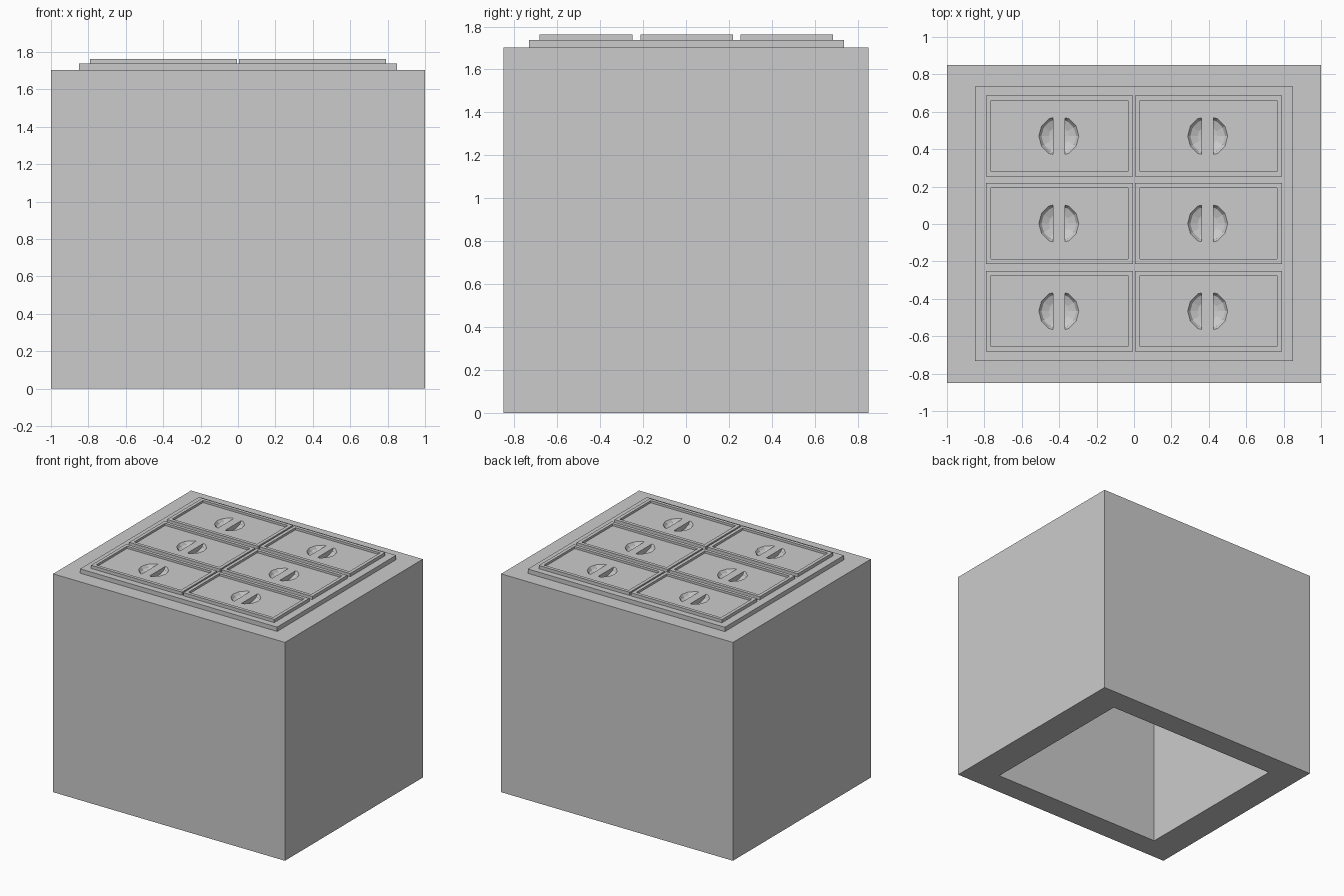
import bpy, bmesh
from mathutils import Matrix, Vector

if "Cube" in bpy.data.objects:
    bpy.data.objects.remove(bpy.data.objects["Cube"])


def finish(name, bm, hidden=False):
    bmesh.ops.recalc_face_normals(bm, faces=bm.faces[:])
    mesh = bpy.data.meshes.new(name)
    bm.to_mesh(mesh)
    bm.free()
    ob = bpy.data.objects.new(name, mesh)
    bpy.context.collection.objects.link(ob)
    if hidden:
        ob.hide_render = True
        ob.hide_set(True)
    return ob


def add_box(bm, lo, hi):
    lo, hi = Vector(lo), Vector(hi)
    m = Matrix.Translation((lo + hi) / 2) @ Matrix.Diagonal((*(hi - lo), 1))
    return bmesh.ops.create_cube(bm, size=1, matrix=m)["verts"]


def box(name, lo, hi, hidden=False):
    bm = bmesh.new()
    add_box(bm, lo, hi)
    return finish(name, bm, hidden)


def cut(ob, cutter):
    mod = ob.modifiers.new("cut", "BOOLEAN")
    mod.operation = "DIFFERENCE"
    mod.solver = "EXACT"
    mod.object = cutter


PANEL_Z = 1.745
CENTRES = [(x, y) for x in (-0.398, 0.398) for y in (-0.466, 0.003, 0.470)]

# counter body, hollow from below
body = box("counter_body", (-1, -0.85, 0), (1, 0.85, 1.703))
cut(body, box("hollow_cutter", (-0.755, -0.665, -0.1), (0.755, 0.665, 1.9), True))

# raised plate holding the lids
plate = box("lid_plate", (-0.85, -0.732, 1.69), (0.85, 0.735, 1.737))

# six lids with raised rims around sunken panels
bm = bmesh.new()
for x, y in CENTRES:
    verts = add_box(bm, (x - 0.392, y - 0.216, 1.73), (x + 0.392, y + 0.216, 1.762))
    top = max({f for v in verts for f in v.link_faces},
              key=lambda f: f.calc_center_median().z)
    bmesh.ops.inset_individual(bm, faces=[top], thickness=0.037)
    inner = bmesh.ops.extrude_discrete_faces(bm, faces=[top])["faces"][0]
    for v in inner.verts:
        v.co.z = PANEL_Z
lids = finish("pan_lids", bm)

# finger bowls: two half bowls leaving a grip bar between them
bm = bmesh.new()
for x, y in CENTRES:
    for side in (-1, 1):
        half = bmesh.new()
        bmesh.ops.create_uvsphere(half, u_segments=12, v_segments=6, radius=0.107)
        bmesh.ops.scale(half, vec=(1, 1, 0.38), verts=half.verts[:])
        geom = half.verts[:] + half.edges[:] + half.faces[:]
        res = bmesh.ops.bisect_plane(half, geom=geom, plane_co=(0.032 * side, 0, 0),
                                     plane_no=(side, 0, 0), clear_inner=True)
        rim = [e for e in res["geom_cut"] if isinstance(e, bmesh.types.BMEdge)]
        bmesh.ops.edgeloop_fill(half, edges=rim)
        bmesh.ops.translate(half, vec=(x - 0.004, y, PANEL_Z), verts=half.verts[:])
        tmp = bpy.data.meshes.new("tmp")
        half.to_mesh(tmp)
        half.free()
        bm.from_mesh(tmp)
        bpy.data.meshes.remove(tmp)
bowls = finish("bowl_cutter", bm, True)
cut(lids, bowls)
cut(plate, bowls)
